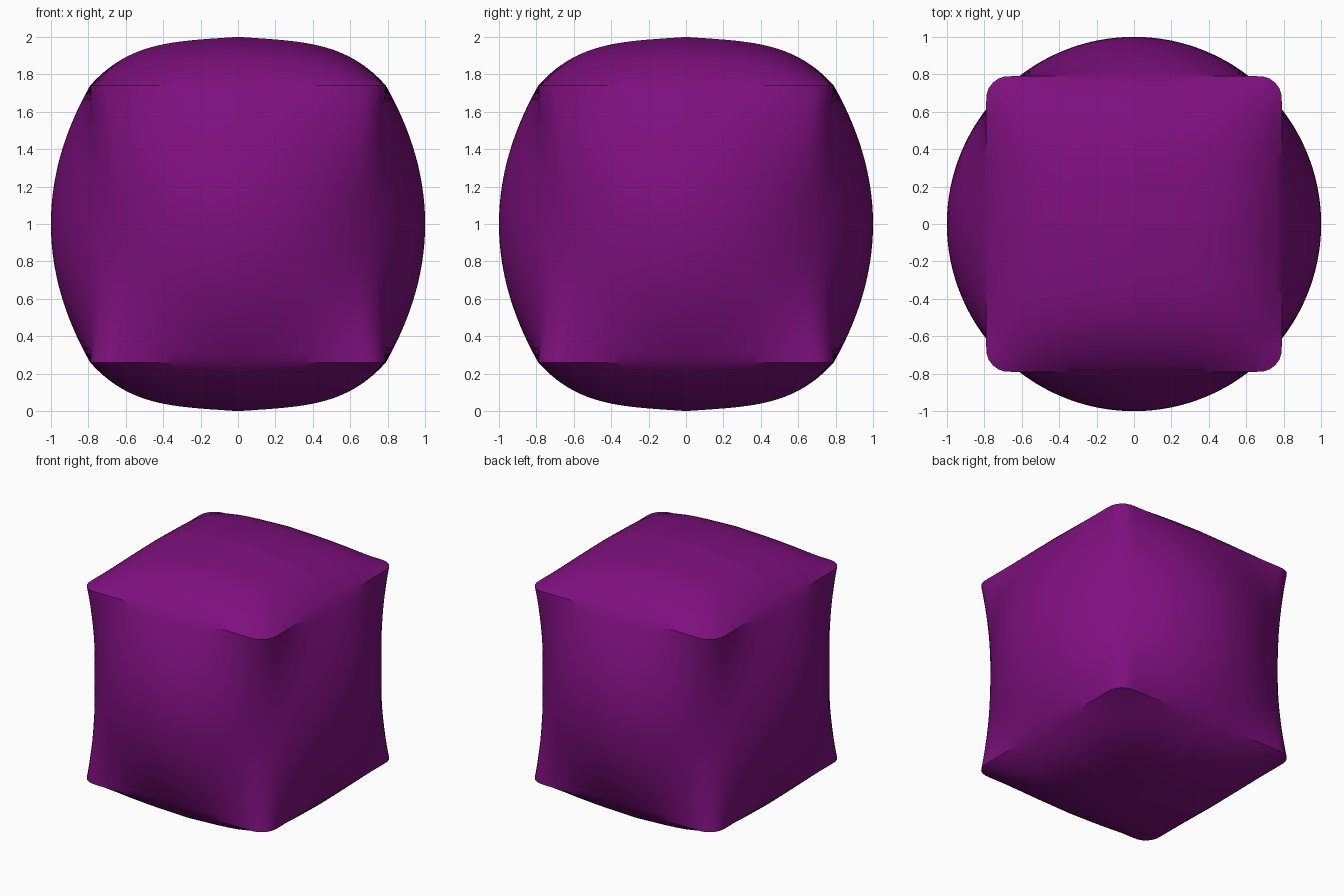
import bpy, bmesh
from math import cos, sin, pi, hypot, sqrt

if "Cube" in bpy.data.objects:
    bpy.data.objects.remove(bpy.data.objects["Cube"])

N = 192          # points around
ROWS = 28        # rows up the side
RINGS = 24       # rings on each cap
HALF = 0.79      # half width of the square rim
CORNER = 0.12    # rim corner radius
RIM = 0.74       # rim height above the middle
DOME = 0.26      # cap height above the rim


def square_radius(a):
    """Distance from centre to a rounded square in direction a."""
    c, s = sorted((abs(cos(a)), abs(sin(a))), reverse=True)
    k = HALF - CORNER
    r = HALF / c
    if r * s > k:
        b = k * (c + s)
        r = b + sqrt(b * b - 2 * k * k + CORNER ** 2)
    return r


def dome(u):
    u = min(abs(u), 1)
    return 1 - 0.2 * u - 0.8 * u ** 4


bm = bmesh.new()
angles = [2 * pi * i / N for i in range(N)]


def ring(point):
    return [bm.verts.new(point(a)) for a in angles]


def bridge(lower, upper):
    for i in range(N):
        j = (i + 1) % N
        bm.faces.new((lower[i], lower[j], upper[j], upper[i]))


# Sides: square rim, round waist, square rim
side = []
for k in range(ROWS + 1):
    t = 2 * k / ROWS - 1
    w = t * t

    def side_point(a):
        r = 1 + (square_radius(a) - 1) * w
        return (r * cos(a), r * sin(a), 1 + t * RIM)
    side.append(ring(side_point))
for lower, upper in zip(side, side[1:]):
    bridge(lower, upper)

# Pillow-shaped caps
for rim, sign in ((side[-1], 1), (side[0], -1)):
    prev = rim
    for k in range(RINGS - 1, 0, -1):
        f = k / RINGS

        def cap_point(a):
            r = square_radius(a) * f
            x, y = r * cos(a), r * sin(a)
            h = DOME * dome(x / HALF) * dome(y / HALF)
            return (x, y, 1 + sign * (RIM + h))
        cur = ring(cap_point)
        bridge(prev, cur)
        prev = cur
    tip = bm.verts.new((0, 0, 1 + sign * (RIM + DOME)))
    for i in range(N):
        bm.faces.new((prev[i], prev[(i + 1) % N], tip))

bmesh.ops.recalc_face_normals(bm, faces=bm.faces)
mesh = bpy.data.meshes.new("cushion_cube")
bm.to_mesh(mesh)
bm.free()
obj = bpy.data.objects.new("cushion_cube", mesh)
bpy.context.collection.objects.link(obj)

mat = bpy.data.materials.new("purple")
mat.diffuse_color = (0.21, 0.005, 0.21, 1)
mat.use_nodes = True
mat.node_tree.nodes["Principled BSDF"].inputs["Base Color"].default_value = mat.diffuse_color
mesh.materials.append(mat)

bpy.context.view_layer.objects.active = obj
obj.select_set(True)
bpy.ops.object.shade_smooth_by_angle(angle=pi / 6)
